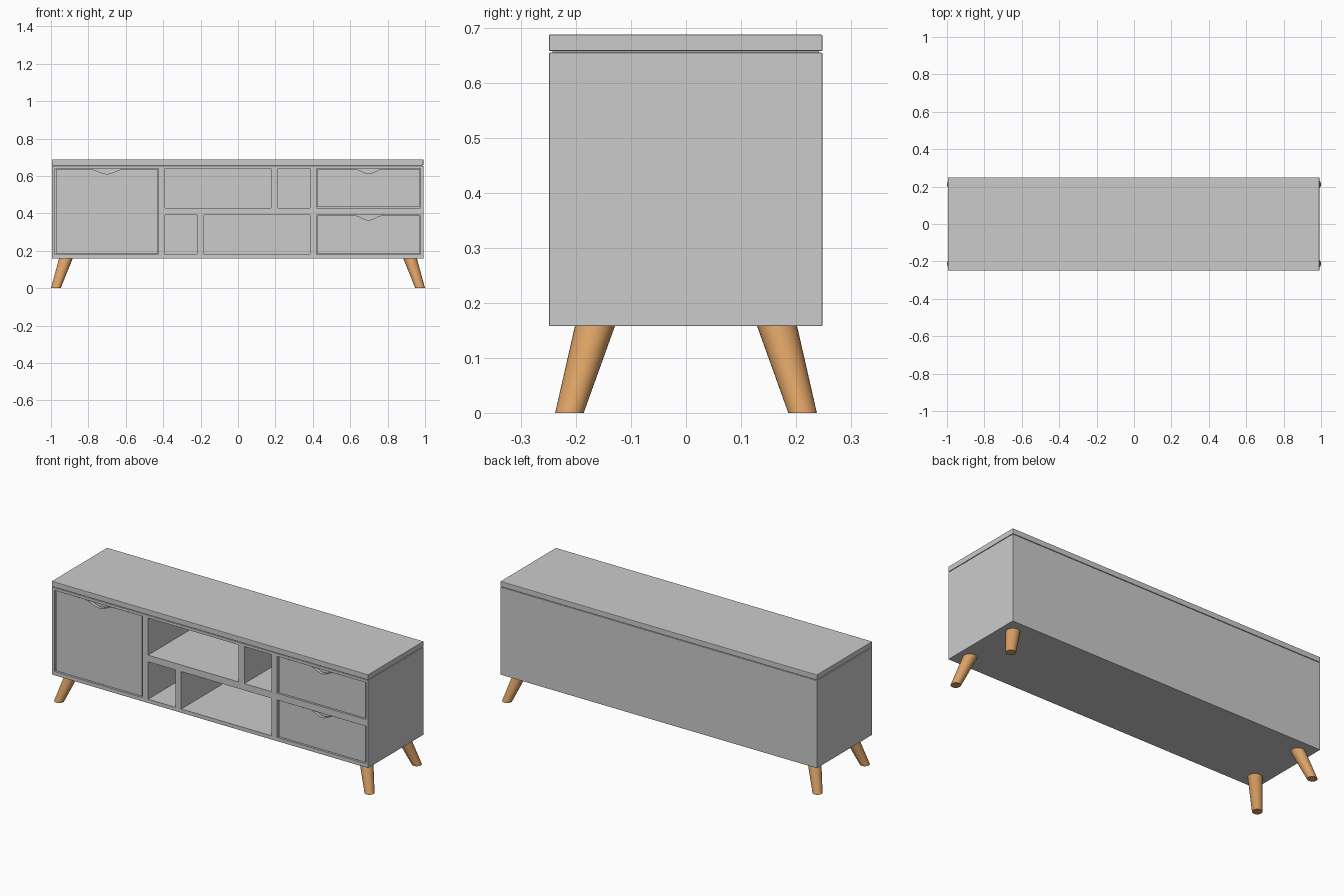
import bpy, bmesh, math

cube = bpy.data.objects.get("Cube")
if cube:
    bpy.data.objects.remove(cube, do_unlink=True)


def material(name, color):
    m = bpy.data.materials.new(name)
    m.use_nodes = True
    m.diffuse_color = color
    bsdf = next(n for n in m.node_tree.nodes if n.type == 'BSDF_PRINCIPLED')
    bsdf.inputs["Base Color"].default_value = color
    bsdf.inputs["Roughness"].default_value = 0.6
    return m


GREY = material("light grey paint", (0.6, 0.6, 0.6, 1))
WOOD = material("warm wood", (0.72, 0.36, 0.13, 1))


def finish(bm, name, mat):
    bmesh.ops.recalc_face_normals(bm, faces=bm.faces)
    mesh = bpy.data.meshes.new(name)
    bm.to_mesh(mesh)
    bm.free()
    mesh.materials.append(mat)
    ob = bpy.data.objects.new(name, mesh)
    bpy.context.collection.objects.link(ob)
    return ob


def add_box(bm, x0, x1, y0, y1, z0, z1):
    verts = bmesh.ops.create_cube(bm, size=1)["verts"]
    for v in verts:
        v.co.x = x1 if v.co.x > 0 else x0
        v.co.y = y1 if v.co.y > 0 else y0
        v.co.z = z1 if v.co.z > 0 else z0


def box(name, *bounds, bevel=0):
    bm = bmesh.new()
    add_box(bm, *bounds)
    if bevel:
        bmesh.ops.bevel(bm, geom=bm.edges[:], offset=bevel, segments=2,
                        profile=0.5, affect='EDGES')
    return finish(bm, name, GREY)


LEFT, RIGHT, FRONT, BACK = -0.995, 0.991, -0.249, 0.248
LOW, HIGH = (0.18, 0.392), (0.43, 0.64)

# Compartments as (x0, x1, z0, z1)
door = (-0.978, -0.424, LOW[0], HIGH[1])
drawers = [(0.419, 0.977, *row) for row in (LOW, HIGH)]
shelves = [(-0.39, 0.177, *HIGH), (0.214, 0.386, *HIGH),
           (-0.39, -0.219, *LOW), (-0.182, 0.386, *LOW)]

# Cabinet body with hollow compartments
body = box("cabinet_body", LEFT, RIGHT, FRONT, BACK, 0.158, 0.655, bevel=0.0015)
bm = bmesh.new()
for x0, x1, z0, z1 in [door, *drawers, *shelves]:
    add_box(bm, x0, x1, FRONT - 0.1, BACK - 0.016, z0, z1)
cutter = finish(bm, "compartment_cutter", GREY)
cutter.hide_render = True
mod = body.modifiers.new("compartments", 'BOOLEAN')
mod.operation = 'DIFFERENCE'
mod.solver = 'EXACT'
mod.object = cutter
bpy.context.view_layer.objects.active = body
body.select_set(True)
bpy.ops.object.modifier_apply(modifier=mod.name)
body.select_set(False)
bpy.data.objects.remove(cutter, do_unlink=True)

# Top board over a thin shadow gap
box("top_spacer", LEFT + 0.006, RIGHT - 0.006, FRONT + 0.006, BACK - 0.006, 0.65, 0.662)
box("top_board", LEFT, RIGHT, FRONT, BACK, 0.658, 0.688, bevel=0.002)


def front_panel(name, cell, notch_half, notch_depth, gap=0.007):
    """Panel with a curved finger notch in its top edge, and a plate behind it."""
    x0, x1, z0, z1 = cell
    x0, x1, z0, z1 = x0 + gap, x1 - gap, z0 + gap / 2, z1 - gap / 2
    mid, steps = (x0 + x1) / 2, 16
    outline = [(x0, z1), (x0, z0), (x1, z0), (x1, z1)]
    for i in range(steps + 1):
        t = 1 - 2 * i / steps
        dip = notch_depth * (1 + math.cos(math.pi * t)) / 2
        outline.append((mid + t * notch_half, z1 - dip))
    y = FRONT + 0.006
    bm = bmesh.new()
    face = bm.faces.new([bm.verts.new((x, y, z)) for x, z in outline])
    out = bmesh.ops.extrude_face_region(bm, geom=[face])["geom"]
    moved = [g for g in out if isinstance(g, bmesh.types.BMVert)]
    bmesh.ops.translate(bm, vec=(0, 0.018, 0), verts=moved)
    finish(bm, name, GREY)
    box(name + "_backing", *cell[:2], y + 0.03, y + 0.04, *cell[2:])


front_panel("door_panel", door, 0.09, 0.025)
for label, cell in zip(("lower", "upper"), drawers):
    front_panel(label + "_drawer_panel", cell, 0.073, 0.024)

# Splayed tapered legs
for side, sx in (("right", -1), ("left", 1)):
    for end, sy in (("front", -1), ("back", 1)):
        bm = bmesh.new()
        bmesh.ops.create_cone(bm, cap_ends=True, segments=32,
                              radius1=0.026, radius2=0.0365, depth=0.16)
        for v in bm.verts:
            top = v.co.z > 0
            v.co.x += sx * (0.92 if top else 0.974)
            v.co.y += sy * (0.165 if top else 0.212)
            v.co.z = 0.16 if top else 0
        leg = finish(bm, f"{end}_{side}_leg", WOOD)
        bpy.ops.object.select_all(action='DESELECT')
        leg.select_set(True)
        bpy.context.view_layer.objects.active = leg
        bpy.ops.object.shade_smooth_by_angle(angle=math.radians(40))
